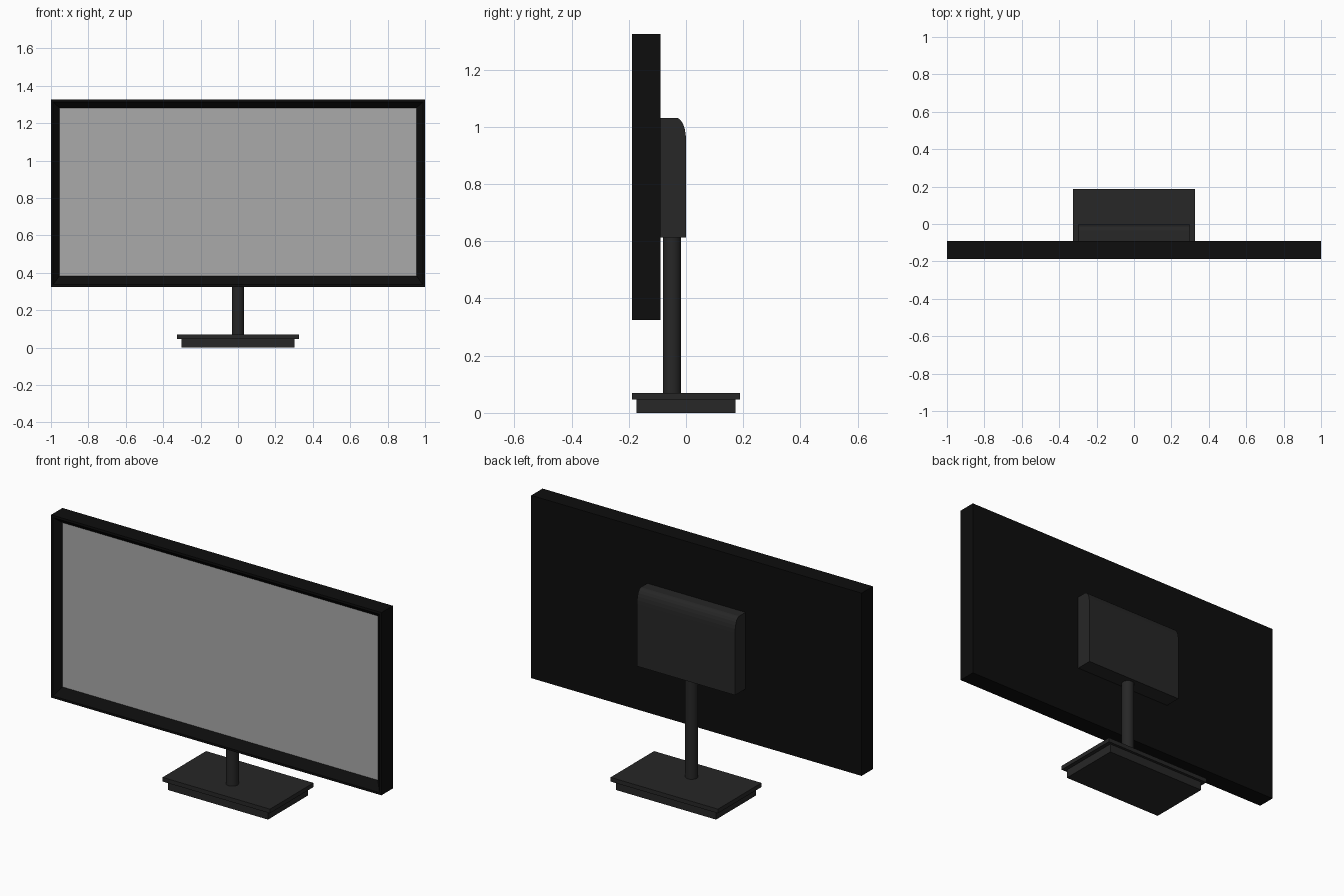
import bpy, bmesh, math

if "Cube" in bpy.data.objects:
    bpy.data.objects.remove(bpy.data.objects["Cube"])


def material(name, v):
    m = bpy.data.materials.new(name)
    m.diffuse_color = (v, v, v, 1)
    m.use_nodes = True
    m.node_tree.nodes["Principled BSDF"].inputs["Base Color"].default_value = m.diffuse_color
    return m


BLACK = material("black_plastic", 0.004)
DARK = material("dark_plastic", 0.02)


def finish(bm, name, mat=None):
    bmesh.ops.recalc_face_normals(bm, faces=bm.faces)
    me = bpy.data.meshes.new(name)
    bm.to_mesh(me)
    bm.free()
    ob = bpy.data.objects.new(name, me)
    bpy.context.collection.objects.link(ob)
    if mat:
        me.materials.append(mat)
    return ob


def box(name, x, y0, y1, z0, z1, mat):
    bm = bmesh.new()
    bmesh.ops.create_cube(bm, size=1)
    for v in bm.verts:
        v.co.x *= 2 * x
        v.co.y = y0 if v.co.y < 0 else y1
        v.co.z = z0 if v.co.z < 0 else z1
    return finish(bm, name, mat)


def rect(bm, x, y, z0, z1):
    return [bm.verts.new(p) for p in ((-x, y, z0), (x, y, z0), (x, y, z1), (-x, y, z1))]


# Display housing: back, sides, thin front rim and bezel sloping in to the screen
SCREEN = (0.955, -0.155, 0.383, 1.282)
bm = bmesh.new()
rings = [rect(bm, 1.0, -0.09, 0.325, 1.325),
         rect(bm, 1.0, -0.188, 0.325, 1.325),
         rect(bm, 0.988, -0.188, 0.337, 1.313),
         rect(bm, *SCREEN)]
for a, b in zip(rings, rings[1:]):
    for i in range(4):
        j = (i + 1) % 4
        bm.faces.new((a[i], a[j], b[j], b[i]))
bm.faces.new(rings[0])
finish(bm, "display_housing", BLACK)

# Screen, facing the front
bm = bmesh.new()
bm.faces.new(rect(bm, *SCREEN))
me_screen = bpy.data.meshes.new("screen")
bm.to_mesh(me_screen)
bm.free()
me_screen.materials.append(material("screen_grey", 0.4))
bpy.context.collection.objects.link(bpy.data.objects.new("screen", me_screen))

# Rear mount block with a rounded upper back edge
profile = [(-0.09, 0.613), (0.0, 0.613)]
for i in range(7):
    t = math.pi / 2 * i / 6
    profile.append((-0.034 + 0.034 * math.cos(t), 0.955 + 0.077 * math.sin(t)))
profile.append((-0.09, 1.032))
bm = bmesh.new()
face = bm.faces.new([bm.verts.new((-0.297, y, z)) for y, z in profile])
ext = bmesh.ops.extrude_face_region(bm, geom=[face], use_keep_orig=True)
for g in ext["geom"]:
    if isinstance(g, bmesh.types.BMVert):
        g.co.x = 0.297
finish(bm, "rear_mount", DARK)

# Stand pole
bpy.ops.mesh.primitive_cylinder_add(vertices=32, radius=0.032, depth=0.56,
                                    location=(0, -0.049, 0.34))
pole = bpy.context.object
pole.name = "stand_pole"
pole.data.materials.append(DARK)
bpy.ops.object.shade_smooth_by_angle(angle=math.radians(30))

# Stepped base
box("base_foot", 0.303, -0.173, 0.173, 0.0, 0.046, DARK)
box("base_plate", 0.325, -0.188, 0.188, 0.046, 0.069, DARK)
